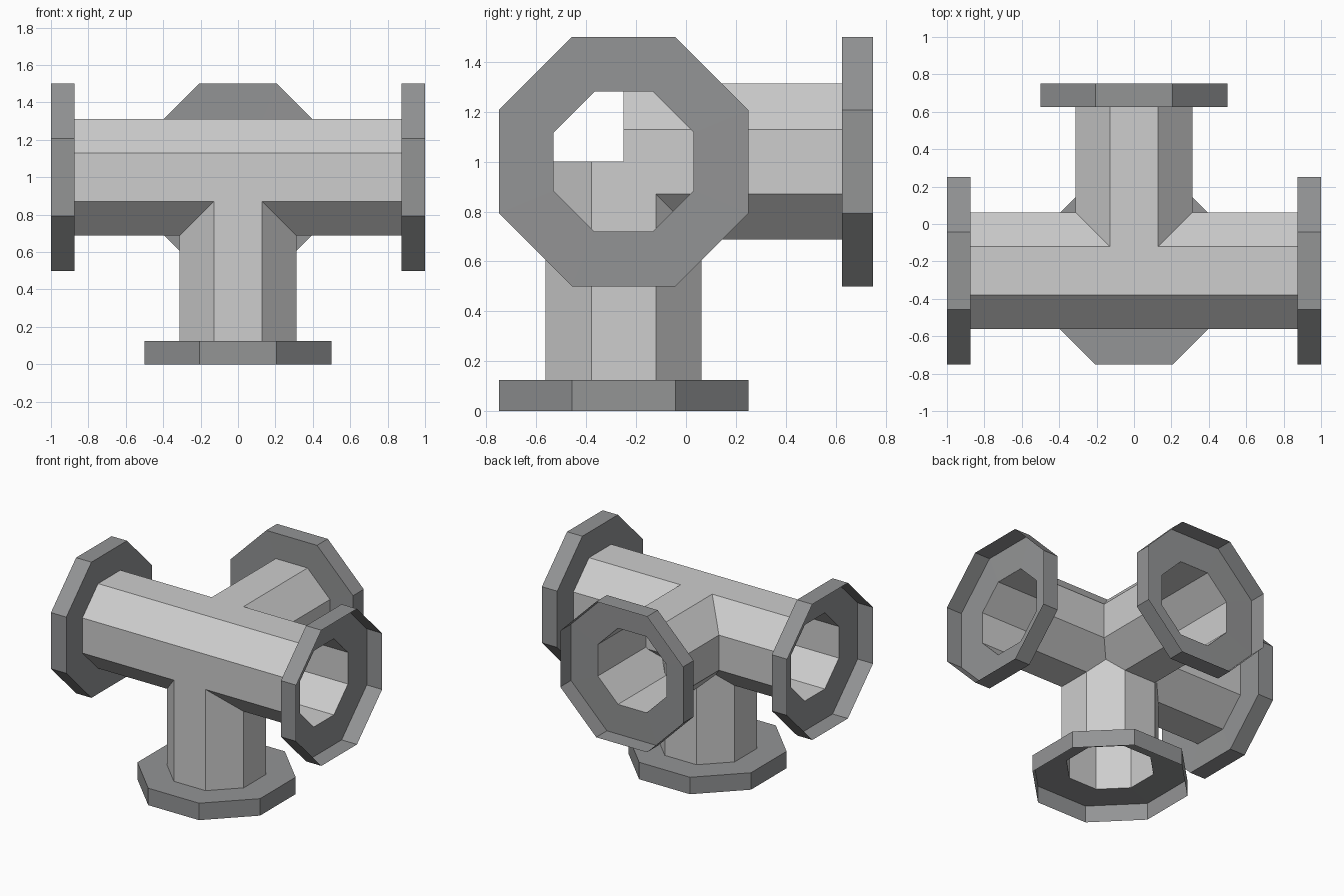
import bpy, bmesh, math
from mathutils import Vector, Matrix

if "Cube" in bpy.data.objects:
    bpy.data.objects.remove(bpy.data.objects["Cube"])

BORE, PIPE, FLANGE = 0.281, 0.3125, 0.5   # octagon apothems
NECK = 0.875                              # distance of the flange plate from the centre
SIDES = 8
CENTRE = Vector((0, -0.25, 1.0))


def material(name, r, g, b):
    m = bpy.data.materials.new(name)
    m.diffuse_color = (r, g, b, 1)
    m.use_nodes = True
    m.node_tree.nodes["Principled BSDF"].inputs["Base Color"].default_value = m.diffuse_color
    return m


pipe_grey = material("light_pipe_grey", 0.61, 0.61, 0.61)
flange_grey = material("dark_flange_grey", 0.292, 0.297, 0.302)


def sweep(name, profile, turn, mat, closed=False):
    """Sweep an (apothem, distance) profile into an octagonal surface around a turned z axis."""
    bm = bmesh.new()
    rings = []
    for apothem, dist in profile:
        r = apothem / math.cos(math.pi / SIDES)
        angles = [(i + 0.5) * 2 * math.pi / SIDES for i in range(SIDES)]
        rings.append([bm.verts.new((r * math.cos(a), r * math.sin(a), dist)) for a in angles])
    for a, b in zip(rings, rings[1:] + (rings[:1] if closed else [])):
        for i in range(SIDES):
            j = (i + 1) % SIDES
            bm.faces.new((a[i], a[j], b[j], b[i]))
    bmesh.ops.recalc_face_normals(bm, faces=bm.faces)
    bm.transform(Matrix.Translation(CENTRE) @ turn)
    me = bpy.data.meshes.new(name)
    bm.to_mesh(me)
    bm.free()
    me.materials.append(mat)
    bpy.context.collection.objects.link(bpy.data.objects.new(name, me))


def pipe(name, start, turn):
    sweep(name, [(BORE, start), (PIPE, start), (PIPE, NECK), (BORE, NECK)], turn, pipe_grey, True)


right = Matrix.Rotation(math.pi / 2, 4, 'Y')
left = Matrix.Rotation(-math.pi / 2, 4, 'Y')
back = Matrix.Rotation(-math.pi / 2, 4, 'X')
down = Matrix.Rotation(math.pi, 4, 'X')

# Straight pipe and two branches that start at the junction centre
pipe("main_pipe", -NECK, right)
pipe("back_branch", 0, back)
pipe("lower_branch", 0, down)

# Open dish flanges: a holed plate with a thin rim standing out from it
for side, turn in (("right", right), ("left", left), ("back", back), ("lower", down)):
    sweep(side + "_flange", [(BORE, NECK + 0.001), (FLANGE, NECK), (FLANGE, 1)], turn, flange_grey)
